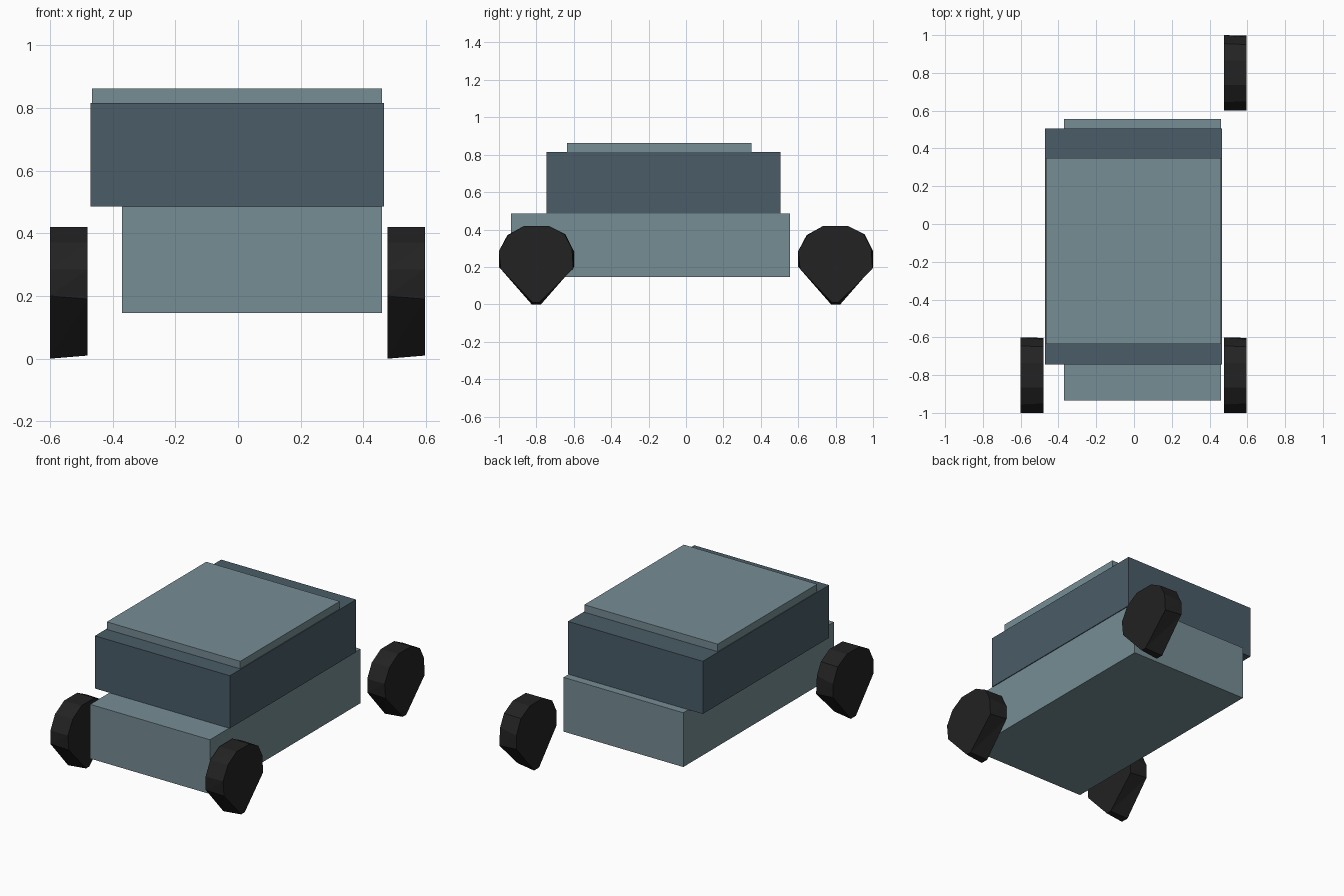
import bpy
import bmesh

if "Cube" in bpy.data.objects:
    bpy.data.objects.remove(bpy.data.objects["Cube"])


def material(name, rgb):
    m = bpy.data.materials.new(name)
    m.diffuse_color = (*rgb, 1)
    m.use_nodes = True
    m.node_tree.nodes["Principled BSDF"].inputs["Base Color"].default_value = m.diffuse_color
    return m


PAINT = material("grey blue paint", (0.181, 0.266, 0.296))
GLASS = material("dark slate glass", (0.069, 0.107, 0.136))
RUBBER = material("black rubber", (0.016, 0.016, 0.016))


def add_object(name, bm, mat):
    bmesh.ops.recalc_face_normals(bm, faces=bm.faces)
    mesh = bpy.data.meshes.new(name)
    bm.to_mesh(mesh)
    bm.free()
    mesh.materials.append(mat)
    bpy.context.collection.objects.link(bpy.data.objects.new(name, mesh))


def box(name, xs, ys, zs, mat):
    bm = bmesh.new()
    bmesh.ops.create_cube(bm, size=1)
    for v in bm.verts:
        for i, (lo, hi) in enumerate((xs, ys, zs)):
            v.co[i] = lo if v.co[i] < 0 else hi
    add_object(name, bm, mat)


# Body, window band and roof panel
box("lower_body", (-0.37, 0.46), (-0.935, 0.555), (0.145, 0.485), PAINT)
box("cabin", (-0.47, 0.465), (-0.745, 0.505), (0.485, 0.815), GLASS)
box("roof", (-0.465, 0.46), (-0.635, 0.35), (0.815, 0.862), PAINT)

# Faceted wheel outlines (y, z): rounded on top, tapering to the ground
OUTLINE_LEFT = [(-0.065, 0.42), (0.065, 0.42), (0.155, 0.375), (0.20, 0.285), (0.20, 0.20),
                (0.025, 0.0), (-0.025, 0.0), (-0.20, 0.20), (-0.20, 0.285), (-0.155, 0.37)]
OUTLINE_RIGHT = [(-0.065, 0.42), (0.065, 0.42), (0.15, 0.375), (0.19, 0.30), (0.197, 0.19),
                 (0.015, 0.01), (-0.02, 0.01), (-0.19, 0.19), (-0.20, 0.285), (-0.15, 0.37)]


def wheel(name, x, y):
    bm = bmesh.new()
    left, right = ([bm.verts.new((x + dx, y + py, pz)) for py, pz in outline]
                   for dx, outline in ((-0.06, OUTLINE_LEFT), (0.06, OUTLINE_RIGHT)))
    bm.faces.new(left)
    bm.faces.new(right)
    n = len(left)
    for i in range(n):
        j = (i + 1) % n
        # Diagonal creases across the tread
        bm.faces.new((left[i], left[j], right[j]))
        bm.faces.new((left[i], right[j], right[i]))
    add_object(name, bm, RUBBER)


# Three wheels: the rear left corner has none
wheel("front_left_wheel", -0.54, -0.8)
wheel("front_right_wheel", 0.536, -0.8)
wheel("rear_right_wheel", 0.536, 0.8)
